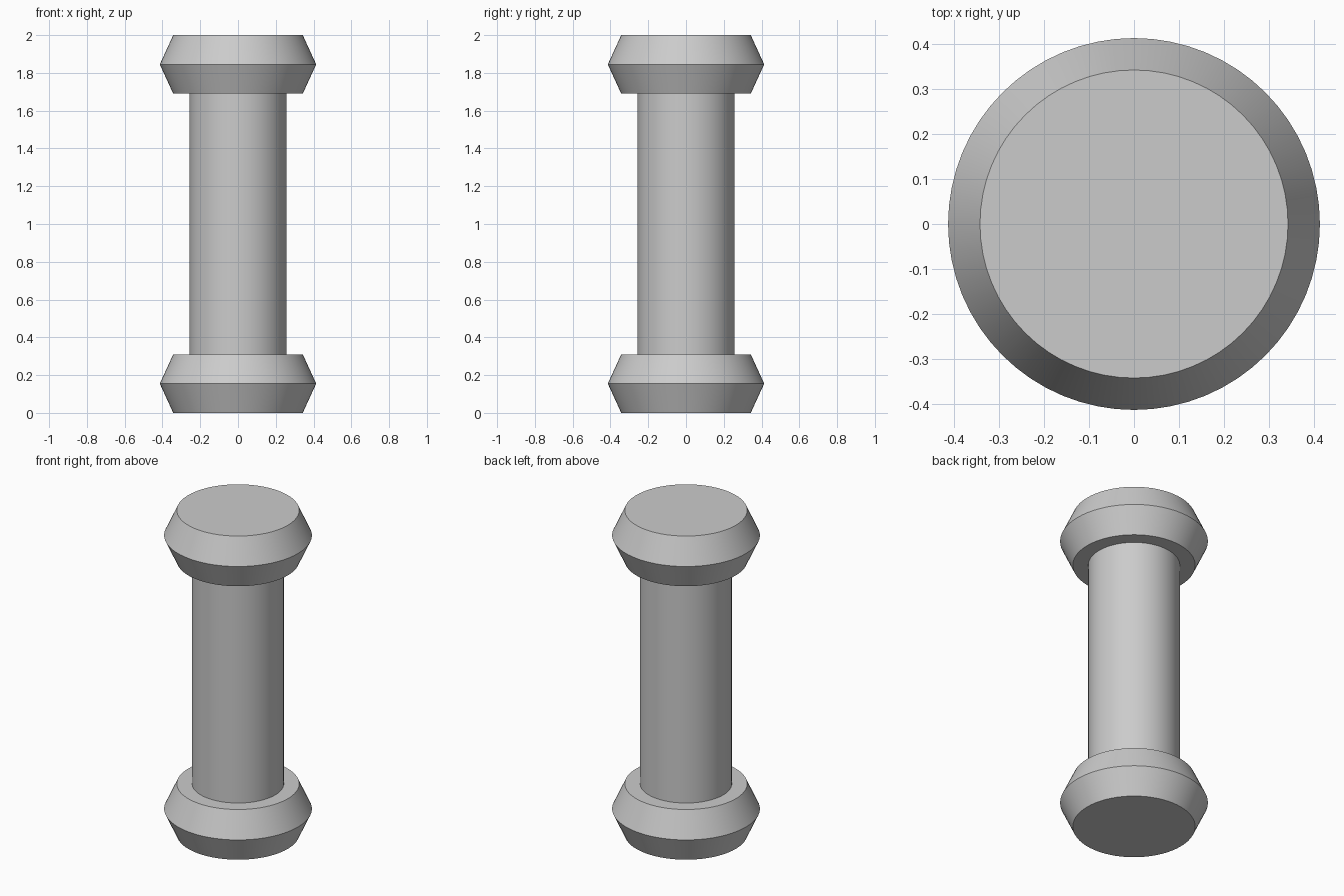
import bpy
import bmesh
import math

SEGMENTS = 64

cube = bpy.data.objects.get("Cube")
if cube:
    bpy.data.objects.remove(cube, do_unlink=True)

# Single plain grey
grey = bpy.data.materials.new("plain_grey")
grey.use_nodes = True
grey.diffuse_color = (0.6, 0.6, 0.6, 1)
grey.node_tree.nodes["Principled BSDF"].inputs["Base Color"].default_value = (0.6, 0.6, 0.6, 1)


def lathe(name, profile, capped):
    """Revolve (radius, height) points around z, optionally closing the ends."""
    bm = bmesh.new()
    rings = []
    for radius, z in profile:
        angles = [math.tau * i / SEGMENTS for i in range(SEGMENTS)]
        rings.append([bm.verts.new((radius * math.cos(a), radius * math.sin(a), z)) for a in angles])
    for low, high in zip(rings, rings[1:]):
        for i in range(SEGMENTS):
            j = (i + 1) % SEGMENTS
            bm.faces.new((low[i], low[j], high[j], high[i]))
    if capped:
        bm.faces.new(rings[0][::-1])
        bm.faces.new(rings[-1])
    mesh = bpy.data.meshes.new(name)
    bm.to_mesh(mesh)
    bm.free()
    mesh.materials.append(grey)
    obj = bpy.data.objects.new(name, mesh)
    bpy.context.collection.objects.link(obj)
    bpy.ops.object.select_all(action="DESELECT")
    obj.select_set(True)
    bpy.context.view_layer.objects.active = obj
    bpy.ops.object.shade_smooth_by_angle(angle=math.radians(30))
    return obj


# Bevelled collars at both ends
COLLAR_HEIGHT = 0.31
for name, base in (("bottom_collar", 0), ("top_collar", 2 - COLLAR_HEIGHT)):
    lathe(name, [(0.343, base), (0.414, base + COLLAR_HEIGHT / 2), (0.343, base + COLLAR_HEIGHT)], True)

# Straight shaft between the collars
lathe("shaft", [(0.257, COLLAR_HEIGHT), (0.257, 2 - COLLAR_HEIGHT)], False)
